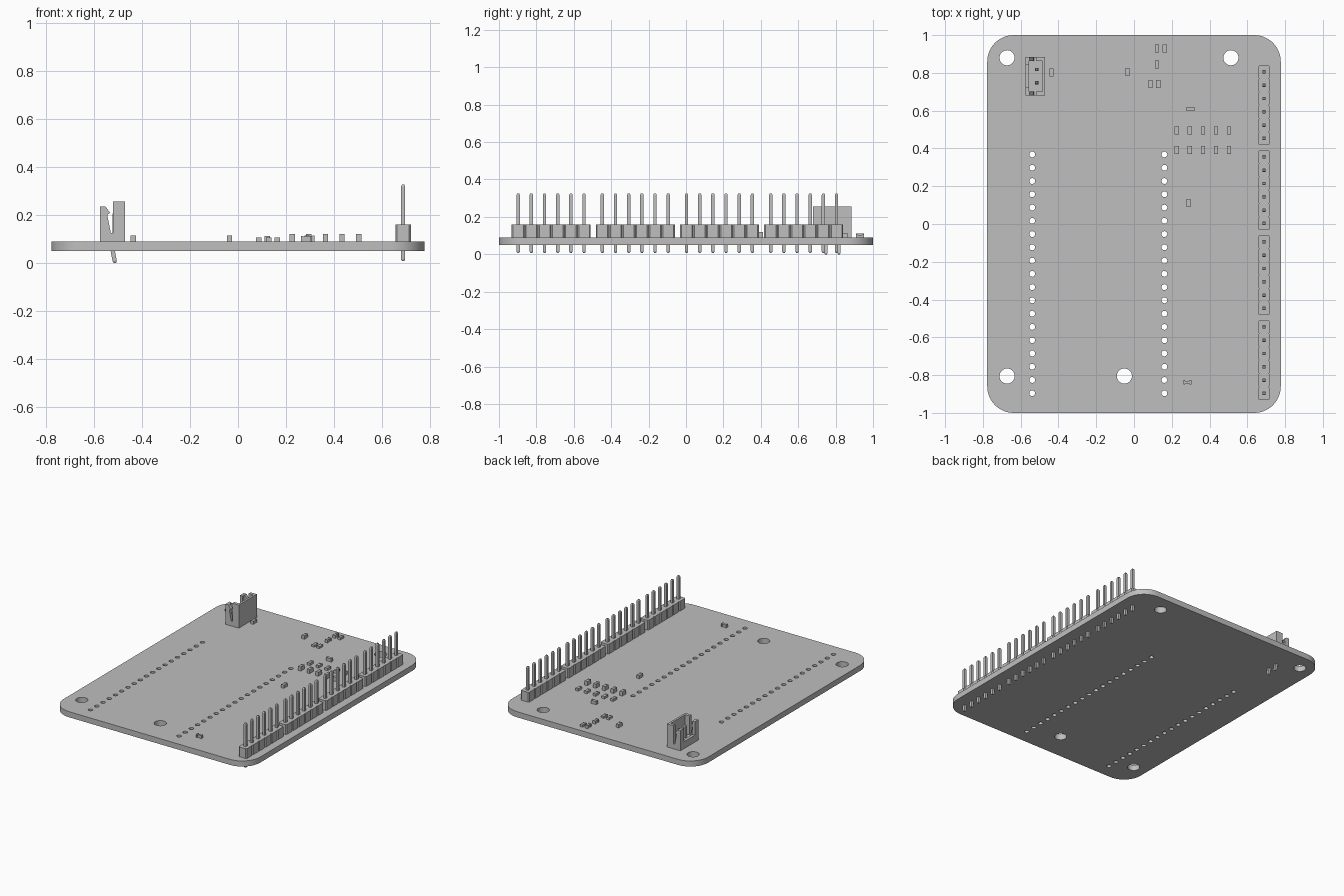
import bpy, bmesh, math

cube = bpy.data.objects.get("Cube")
if cube:
    bpy.data.objects.remove(cube, do_unlink=True)

grey = bpy.data.materials.new("plain grey")
grey.use_nodes = True
grey.diffuse_color = (0.52, 0.52, 0.52, 1)
grey.node_tree.nodes["Principled BSDF"].inputs["Base Color"].default_value = grey.diffuse_color

BOTTOM, TOP = 0.05, 0.09
PITCH = 0.0704


def add_object(name, bm):
    mesh = bpy.data.meshes.new(name)
    bmesh.ops.recalc_face_normals(bm, faces=bm.faces)
    bm.to_mesh(mesh)
    bm.free()
    mesh.materials.append(grey)
    obj = bpy.data.objects.new(name, mesh)
    bpy.context.collection.objects.link(obj)
    return obj


def loft(bm, rings):
    """Close a stack of equal point rings into a solid."""
    rows = [[bm.verts.new(p) for p in ring] for ring in rings]
    n = len(rows[0])
    for a, b in zip(rows, rows[1:]):
        for i in range(n):
            j = (i + 1) % n
            bm.faces.new((a[i], a[j], b[j], b[i]))
    bm.faces.new(rows[0][::-1])
    bm.faces.new(rows[-1])


def box(bm, x0, x1, y0, y1, z0, z1):
    loft(bm, [[(x0, y0, z), (x1, y0, z), (x1, y1, z), (x0, y1, z)] for z in (z0, z1)])


def pin(bm, y, levels):
    """Square pin through (x, z, half width) levels."""
    loft(bm, [[(x - h, y - h, z), (x + h, y - h, z), (x + h, y + h, z), (x - h, y + h, z)]
              for x, z, h in levels])


def arc(cx, cy, r, start, end, n):
    return [(cx + r * math.cos(start + (end - start) * i / n),
             cy + r * math.sin(start + (end - start) * i / n)) for i in range(n + 1)]


# Circuit board: rounded outline with drilled holes, filled and extruded
W, L, R = 0.777, 1.0, 0.14
outline = []
for k, (sx, sy) in enumerate([(1, 1), (-1, 1), (-1, -1), (1, -1)]):
    outline += arc(sx * (W - R), sy * (L - R), R, k * math.pi / 2, (k + 1) * math.pi / 2, 12)
loops = [outline]
for x, y in [(-0.672, 0.88), (0.513, 0.88), (-0.672, -0.805), (-0.051, -0.805)]:
    loops.append(arc(x, y, 0.04, 0, math.tau, 32)[:-1])
for x in (-0.539, 0.161):
    for i in range(19):
        loops.append(arc(x, 0.368 - i * PITCH * 0.9975, 0.0155, 0, math.tau, 16)[:-1])

curve = bpy.data.curves.new("board_outline", "CURVE")
curve.dimensions = "2D"
curve.fill_mode = "BOTH"
curve.extrude = (TOP - BOTTOM) / 2
for loop in loops:
    spline = curve.splines.new("POLY")
    spline.points.add(len(loop) - 1)
    for p, (x, y) in zip(spline.points, loop):
        p.co = (x, y, 0, 1)
    spline.use_cyclic_u = True
helper = bpy.data.objects.new("board_outline", curve)
bpy.context.collection.objects.link(helper)
bpy.context.view_layer.update()
flat = bpy.data.meshes.new_from_object(helper.evaluated_get(bpy.context.evaluated_depsgraph_get()))
bm = bmesh.new()
bm.from_mesh(flat)
bpy.data.objects.remove(helper, do_unlink=True)
bmesh.ops.remove_doubles(bm, verts=bm.verts, dist=0.0001)
bmesh.ops.translate(bm, verts=bm.verts, vec=(0, 0, (TOP + BOTTOM) / 2))
for f in bm.faces:
    f.material_index = 0
board = add_object("circuit_board", bm)
bpy.context.view_layer.objects.active = board
board.select_set(True)
bpy.ops.object.shade_smooth_by_angle(angle=math.radians(30))
board.select_set(False)

# Four six-way pin headers along the left edge
HX, HALF, CUT = 0.688, 0.032, 0.007
for k in range(4):
    body, pins = bmesh.new(), bmesh.new()
    for i in range(6):
        y = 0.805 - k * 0.45 - i * PITCH
        h = PITCH / 2
        ring = [(HX - HALF, y - h + CUT), (HX - HALF + CUT, y - h),
                (HX + HALF - CUT, y - h), (HX + HALF, y - h + CUT),
                (HX + HALF, y + h - CUT), (HX + HALF - CUT, y + h),
                (HX - HALF + CUT, y + h), (HX - HALF, y + h - CUT)]
        loft(body, [[(px, py, z) for px, py in ring] for z in (TOP, 0.16)])
        pin(pins, y, [(HX, 0.008, 0.005), (HX, 0.015, 0.009),
                      (HX, 0.318, 0.009), (HX, 0.326, 0.005)])
    add_object(f"header_body_{k + 1}", body)
    add_object(f"header_pins_{k + 1}", pins)

# Two-way shrouded connector: slotted end walls, tall back, open front
X0, X1, Y0, Y1 = -0.575, -0.47, 0.68, 0.885
wall = [(X0, TOP), (X1, TOP), (X1, 0.255), (-0.52, 0.255), (-0.52, 0.125), (-0.53, 0.125),
        (-0.545, 0.2), (-0.533, 0.208), (-0.552, 0.235), (X0, 0.235)]
bm = bmesh.new()
for y in (Y0, Y1 - 0.022):
    loft(bm, [[(x, y + d, z) for x, z in wall] for d in (0, 0.022)])
box(bm, X1 - 0.015, X1, Y0 + 0.022, Y1 - 0.022, TOP, 0.255)
box(bm, X0, X1 - 0.015, Y0 + 0.022, Y1 - 0.022, TOP, 0.12)
box(bm, X0, X0 + 0.02, Y0 + 0.022, Y1 - 0.022, 0.12, 0.14)
for y in (Y0 + 0.022, Y1 - 0.042):
    box(bm, X0, X0 + 0.02, y, y + 0.02, 0.14, 0.235)
add_object("connector_shroud", bm)
bm = bmesh.new()
for y in (0.748, 0.818):
    pin(bm, y, [(-0.513, 0.0, 0.005), (-0.514, 0.008, 0.009), (-0.522, 0.05, 0.009),
                (-0.515, 0.09, 0.009), (-0.515, 0.2, 0.009), (-0.515, 0.21, 0.005)])
add_object("connector_pins", bm)


# Small surface-mount parts: two end caps around a slightly thinner body
def chip(name, x, y, height, waist=0.0, sideways=False):
    bm = bmesh.new()
    w, l, cap = 0.011, 0.021, 0.009
    spans = [(-l, -l + cap, 0), (-l + cap, l - cap, 1), (l - cap, l, 0)]
    for a, b, middle in spans:
        half = w - waist * middle
        z = TOP + height - 0.002 * middle
        if sideways:
            box(bm, x + a, x + b, y - half, y + half, TOP, z)
        else:
            box(bm, x - half, x + half, y + a, y + b, TOP, z)
    add_object(name, bm)


columns = [0.226 + 0.0692 * i for i in range(5)]
for i, x in enumerate(columns):
    chip(f"resistor_{i + 1}", x, 0.495, 0.018)
    chip(f"capacitor_{i + 1}", x, 0.392, 0.03)
for i, (x, y) in enumerate([(0.163, 0.93), (0.087, 0.742), (0.128, 0.742)]):
    chip(f"small_resistor_{i + 1}", x, y, 0.015)
for i, (x, y) in enumerate([(-0.035, 0.805), (-0.437, 0.802), (0.288, 0.112)]):
    chip(f"small_capacitor_{i + 1}", x, y, 0.024)
for i, (x, y) in enumerate([(0.122, 0.93), (0.122, 0.845)]):
    chip(f"indicator_light_{i + 1}", x, y, 0.022, waist=0.004)
chip("side_capacitor", 0.298, 0.608, 0.024, sideways=True)
chip("power_light", 0.283, -0.838, 0.022, waist=0.004, sideways=True)
